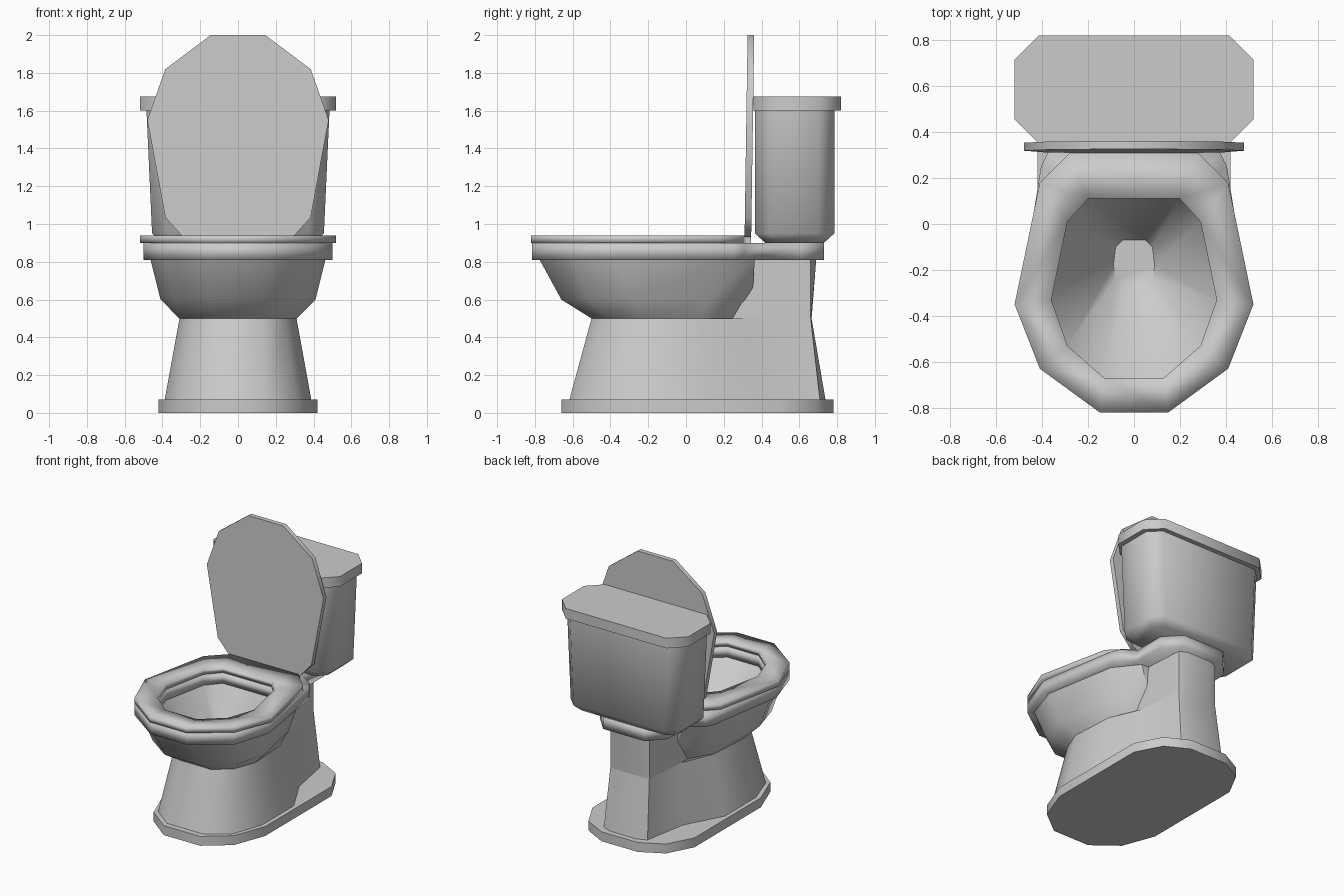
import bpy
import bmesh
from math import radians

cube = bpy.data.objects.get("Cube")
if cube:
    bpy.data.objects.remove(cube, do_unlink=True)

porcelain = bpy.data.materials.new("grey_porcelain")
porcelain.use_nodes = True
COLOUR = (0.6, 0.6, 0.6, 1)
porcelain.diffuse_color = COLOUR
porcelain.node_tree.nodes["Principled BSDF"].inputs["Base Color"].default_value = COLOUR


def mirrored(half):
    """Closed outline from the points on the +x side, listed front to back."""
    return half + [(-x, y) for x, y in reversed(half)]


def finish(name, bm, angle=50):
    mesh = bpy.data.meshes.new(name)
    bm.to_mesh(mesh)
    bm.free()
    obj = bpy.data.objects.new(name, mesh)
    bpy.context.collection.objects.link(obj)
    mesh.materials.append(porcelain)
    bpy.ops.object.select_all(action="DESELECT")
    obj.select_set(True)
    bpy.context.view_layer.objects.active = obj
    bpy.ops.object.shade_smooth_by_angle(angle=radians(angle))
    return obj


def loft(name, levels, cap_start=True, cap_end=True):
    """Skin a stack of (height, half outline) levels."""
    bm = bmesh.new()
    rings = [[bm.verts.new((x, y, z)) for x, y in mirrored(half)] for z, half in levels]
    for low, high in zip(rings, rings[1:]):
        for i in range(len(low)):
            j = (i + 1) % len(low)
            bm.faces.new((low[i], low[j], high[j], high[i]))
    if cap_start:
        bm.faces.new(rings[0][::-1])
    if cap_end:
        bm.faces.new(rings[-1])
    return finish(name, bm)


def slab(name, half, z0, z1):
    return loft(name, [(z0, half), (z1, half)])


def holed_slab(name, outer, inner, z0, z1):
    """Flat plate with an opening, thickened downwards."""
    bm = bmesh.new()
    edges = []
    for half in (outer, inner):
        ring = [bm.verts.new((x, y, z1)) for x, y in mirrored(half)]
        edges += [bm.edges.new((a, b)) for a, b in zip(ring, ring[1:] + ring[:1])]
    bmesh.ops.triangle_fill(bm, edges=edges, use_beauty=True, normal=(0, 0, 1))
    for face in bm.faces:
        face.normal_update()
        if face.normal.z < 0:
            face.normal_flip()
    obj = finish(name, bm)
    thick = obj.modifiers.new("thickness", "SOLIDIFY")
    thick.thickness = z1 - z0
    thick.offset = -1
    return obj


def octagon(w, y0, y1, cut):
    return [(w - cut, y0), (w, y0 + cut), (w, y1 - cut), (w - cut, y1)]


# Foot plate
slab("foot_plate", [(0.15, -0.66), (0.33, -0.52), (0.42, -0.28),
                    (0.42, 0.5), (0.32, 0.69), (0.15, 0.78)], 0, 0.07)

# Pedestal: wide front that narrows into a rear column
loft("pedestal", [
    (0.06, [(0.15, -0.62), (0.31, -0.5), (0.39, -0.27), (0.39, 0.1),
            (0.24, 0.38), (0.18, 0.71), (0.11, 0.74)]),
    (0.5, [(0.13, -0.5), (0.25, -0.4), (0.31, -0.24), (0.29, 0.08),
           (0.19, 0.32), (0.16, 0.66), (0.1, 0.665)]),
    (0.82, [(0.12, -0.45), (0.22, -0.36), (0.28, -0.22), (0.26, 0.08),
            (0.18, 0.32), (0.16, 0.66), (0.1, 0.69)]),
][:2], cap_end=False)

# Rear column above the pedestal
loft("rear_column", [
    (0.5, [(0.19, 0.2), (0.19, 0.32), (0.16, 0.66), (0.1, 0.665)]),
    (0.82, [(0.18, 0.2), (0.18, 0.32), (0.16, 0.66), (0.1, 0.69)]),
], cap_start=False)

# Bowl outside
loft("bowl", [
    (0.5, [(0.13, -0.5), (0.25, -0.4), (0.31, -0.24), (0.29, 0.08), (0.17, 0.28)]),
    (0.6, [(0.14, -0.66), (0.34, -0.52), (0.41, -0.28), (0.33, 0.12), (0.16, 0.35)]),
    (0.82, [(0.15, -0.78), (0.38, -0.6), (0.465, -0.34), (0.37, 0.2), (0.24, 0.365)]),
], cap_start=False, cap_end=False)

# Bowl inside, skinned from the drain upwards and facing inwards
OPENING = [(0.13, -0.67), (0.29, -0.53), (0.36, -0.33), (0.29, 0.01), (0.2, 0.11)]
basin = loft("basin", [
    (0.42, [(0.04, -0.27), (0.08, -0.24), (0.09, -0.18), (0.08, -0.1), (0.05, -0.07)]),
    (0.82, OPENING),
], cap_end=False)
basin.data.flip_normals()

# Rim with the shelf that carries the tank
holed_slab("rim", [(0.15, -0.815), (0.41, -0.63), (0.5, -0.35), (0.405, 0.25),
                   (0.375, 0.31), (0.28, 0.37), (0.28, 0.61), (0.17, 0.73)],
           OPENING, 0.81, 0.9)

# Seat ring
holed_slab("seat", [(0.15, -0.82), (0.41, -0.63), (0.52, -0.35),
                    (0.41, 0.18), (0.28, 0.31)], OPENING, 0.9, 0.94)

# Raised lid, leaning back slightly
lid = slab("seat_lid", [(0.29, 0.93), (0.385, 1.035), (0.48, 1.55),
                        (0.385, 1.82), (0.145, 2.0)], 0, 0.035)
for v in lid.data.vertices:
    x, height, depth = v.co
    v.co = (x, 0.31 + depth + 0.015 * (height - 0.93), height)
lid.data.flip_normals()

# Lid hinges
for side in (-1, 1):
    bm = bmesh.new()
    bmesh.ops.create_cube(bm, size=1)
    for v in bm.verts:
        v.co = (side * 0.22 + v.co.x * 0.1, 0.33 + v.co.y * 0.03, 0.92 + v.co.z * 0.05)
    finish("hinge", bm)

# Tank and its cover
loft("tank", [
    (0.9, octagon(0.4, 0.42, 0.73, 0.06)),
    (0.95, octagon(0.455, 0.365, 0.785, 0.08)),
    (1.61, octagon(0.485, 0.365, 0.785, 0.08)),
])
slab("tank_cover", octagon(0.52, 0.35, 0.82, 0.105), 1.6, 1.675)
